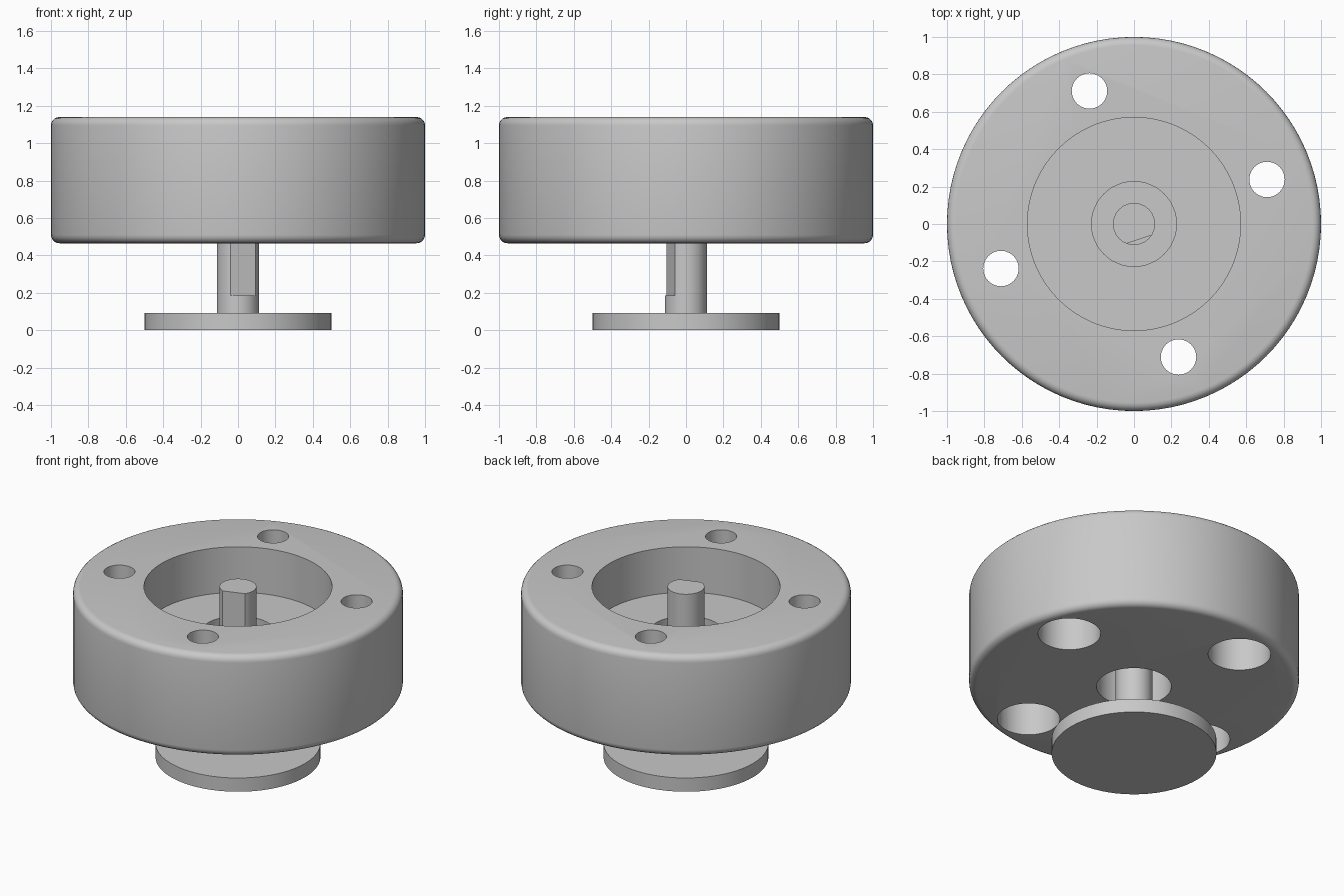
import bpy, math
from math import cos, sin, radians

if "Cube" in bpy.data.objects:
    bpy.data.objects.remove(bpy.data.objects["Cube"], do_unlink=True)

# Single grey finish
grey = bpy.data.materials.new("light_grey")
grey.use_nodes = True
tone = (0.58, 0.58, 0.58, 1)
grey.diffuse_color = tone
grey.node_tree.nodes["Principled BSDF"].inputs["Base Color"].default_value = tone

TOP, BOTTOM, FLOOR = 1.14, 0.465, 0.835
TURN = radians(18.5)


def cylinder(name, radius, z0, z1, sides=96, x=0, y=0):
    bpy.ops.mesh.primitive_cylinder_add(
        vertices=sides, radius=radius, depth=z1 - z0, location=(x, y, (z0 + z1) / 2))
    obj = bpy.context.object
    obj.name = name
    obj.data.materials.append(grey)
    return obj


def apply_all(obj):
    bpy.ops.object.select_all(action='DESELECT')
    obj.select_set(True)
    bpy.context.view_layer.objects.active = obj
    for mod in list(obj.modifiers):
        bpy.ops.object.modifier_apply(modifier=mod.name)


def cut(obj, cutter):
    mod = obj.modifiers.new("cut", 'BOOLEAN')
    mod.operation, mod.solver, mod.object = 'DIFFERENCE', 'EXACT', cutter
    apply_all(obj)
    bpy.data.objects.remove(cutter, do_unlink=True)


def smooth(obj):
    apply_all(obj)
    bpy.ops.object.shade_smooth_by_angle(angle=radians(32))


# Drum body with rounded outer rims
body = cylinder("drum_body", 1, BOTTOM, TOP)
bevel = body.modifiers.new("round_rims", 'BEVEL')
bevel.width, bevel.segments = 0.045, 5
bevel.limit_method, bevel.angle_limit = 'ANGLE', radians(40)
apply_all(body)

# Wide top recess and central shaft hole
cut(body, cylinder("recess_cutter", 0.57, FLOOR, TOP + 0.1, 64))
cut(body, cylinder("bore_cutter", 0.227, BOTTOM - 0.1, FLOOR + 0.1, 48))

# Four bolt holes, counterbored from below
for i in range(4):
    a = TURN + i * math.pi / 2
    x, y = 0.75 * cos(a), 0.75 * sin(a)
    cut(body, cylinder("bolt_cutter", 0.095, BOTTOM, TOP + 0.1, 24, x, y))
    cut(body, cylinder("counterbore_cutter", 0.19, BOTTOM - 0.1, 0.8, 40, x, y))
smooth(body)

# Shaft with a flat milled along one side
shaft = cylinder("shaft", 0.112, 0.08, TOP, 48)
reach = 0.0865 + 0.1
bpy.ops.mesh.primitive_cube_add(
    size=1, location=(reach * sin(TURN), -reach * cos(TURN), 0.185 + 0.6),
    rotation=(0, 0, TURN))
flat_cutter = bpy.context.object
flat_cutter.scale = (0.5, 0.2, 1.2)
flat_cutter.data.materials.append(grey)
bpy.context.view_layer.update()
cut(shaft, flat_cutter)
smooth(shaft)

# Base disc
smooth(cylinder("base_disc", 0.5, 0, 0.092, 64))
